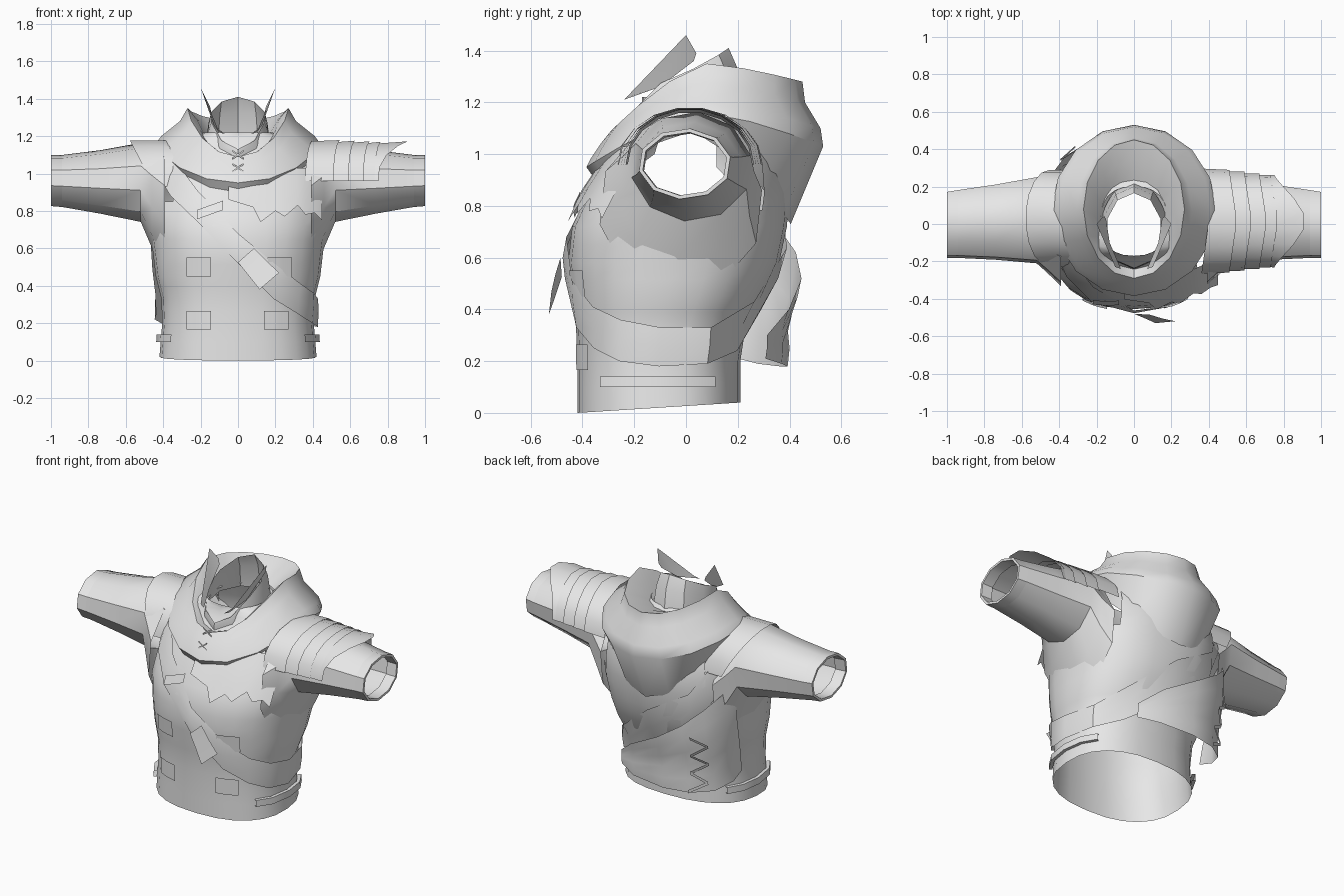
import bpy, bmesh, math
from math import sin, cos, pi, radians

cube = bpy.data.objects.get("Cube")
if cube:
    bpy.data.objects.remove(cube, do_unlink=True)

mat = bpy.data.materials.new("light_grey_cloth")
mat.use_nodes = True
GREY = (0.8, 0.8, 0.8, 1)
mat.diffuse_color = GREY
mat.node_tree.nodes["Principled BSDF"].inputs["Base Color"].default_value = GREY
parts = []


def loft(name, rows, closed=False, keep=None):
    """Skin a list of point rows, optionally dropping faces by a rule."""
    bm = bmesh.new()
    grid = [[bm.verts.new(p) for p in row] for row in rows]
    n = len(rows[0])
    for a, b in zip(grid, grid[1:]):
        for i in range(n if closed else n - 1):
            j = (i + 1) % n
            f = bm.faces.new((a[i], a[j], b[j], b[i]))
            if keep and not keep(f.calc_center_median()):
                bm.faces.remove(f)
    bmesh.ops.recalc_face_normals(bm, faces=bm.faces)
    mesh = bpy.data.meshes.new(name)
    bm.to_mesh(mesh)
    bm.free()
    mesh.materials.append(mat)
    obj = bpy.data.objects.new(name, mesh)
    bpy.context.collection.objects.link(obj)
    parts.append(obj)
    return obj


# Torso profile: height, half width, front y, back y
TORSO = [(0, .42, -.42, .21), (.2, .405, -.42, .21), (.33, .41, -.425, .23),
         (.45, .44, -.44, .3), (.58, .455, -.455, .36), (.72, .475, -.44, .39),
         (.85, .465, -.38, .4), (.97, .45, -.31, .38), (1.08, .43, -.24, .33),
         (1.15, .39, -.19, .3), (1.2, .28, -.17, .25), (1.22, .18, -.17, .2)]
POWER = 2.4


def section(z):
    for a, b in zip(TORSO, TORSO[1:]):
        if z <= b[0]:
            t = max(0, (z - a[0]) / (b[0] - a[0]))
            return [p + (q - p) * t for p, q in zip(a[1:], b[1:])]
    return TORSO[-1][1:]


def around(deg, z, off=0):
    """Point on the torso at a compass angle (0 = left side, 90 = back)."""
    w, f, b = section(z)
    c, s = cos(radians(deg)), sin(radians(deg))
    e = 2 / POWER
    return ((w + off) * math.copysign(abs(c) ** e, c),
            (f + b) / 2 + ((b - f) / 2 + off) * math.copysign(abs(s) ** e, s), z)


def front(x, z, off=0):
    """Point on the front of the torso above a given x."""
    w, f, b = section(z)
    k = max(0, 1 - min(1, abs(x) / w) ** POWER) ** (1 / POWER)
    return (x, (f + b) / 2 - (b - f) / 2 * k - off, z)


def hem(p):
    return (p[0], p[1], p[2] + .04 * (p[1] + .42) / .63 * max(0, 1 - p[2] / .2))


def outside_armhole(c):
    return abs(c.x) < .3 or ((c.y - .01) / .28) ** 2 + ((c.z - .92) / .26) ** 2 > 1


levels = []
for a, b in zip(TORSO, TORSO[1:]):
    levels += [a[0], (a[0] + b[0]) / 2]
levels.append(TORSO[-1][0])
loft("torso", [[hem(around(i * 15, z)) for i in range(24)] for z in levels],
     True, outside_armhole)


# Sleeves: x, centre y, half depth, bottom z, top z
SLEEVE = [(.39, -.02, .32, .46, 1.13), (.46, 0, .27, .6, 1.15), (.52, .02, .235, .74, 1.165),
          (.74, .01, .205, .785, 1.125), (.94, 0, .185, .82, 1.1), (1, -.005, .18, .825, 1.1),
          (1, -.005, .165, .84, 1.085), (.93, 0, .165, .84, 1.08)]


def sleeve_ring(side, x, cy, ry, lo, hi):
    return [(side * x, cy + ry * cos(i * pi / 5 + .2),
             (lo + hi) / 2 + (hi - lo) / 2 * sin(i * pi / 5 + .2)) for i in range(10)]


for side, label in ((1, "left"), (-1, "right")):
    loft(label + "_sleeve", [sleeve_ring(side, *r) for r in SLEEVE[:5]], True)
    loft(label + "_cuff", [sleeve_ring(side, *r) for r in SLEEVE[4:]], True)


# Draped cowl and neck collar: half width, front y, back y, z at front, side, back
def neck_ring(w, f, b, zf, zs, zb, n=16):
    row = []
    for i in range(n):
        t = 2 * pi * i / n
        c = cos(t)
        z = zs + ((zf if c > 0 else zb) - zs) * abs(c) ** 1.4
        row.append((w * sin(t), (f + b) / 2 + (f - b) / 2 * c, z))
    return row


loft("cowl", [neck_ring(*r) for r in (
    (.39, -.35, .405, .9, 1.09, .73), (.44, -.385, .53, .95, 1.16, 1.03),
    (.41, -.37, .52, .98, 1.2, 1.1), (.31, -.33, .46, 1.04, 1.28, 1.2),
    (.27, -.29, .45, 1.09, 1.35, 1.28), (.22, -.25, .34, 1.08, 1.29, 1.25),
    (.17, -.22, .22, 1.07, 1.2, 1.2))], True)
loft("collar", [neck_ring(*r, n=10) for r in (
    (.18, -.23, .22, 1.05, 1.17, 1.18), (.165, -.24, .2, 1.1, 1.26, 1.33),
    (.15, -.235, .165, 1.13, 1.31, 1.41))], True)
for s in (1, -1):
    loft("collar_point", [[(s * .07, -.24, 1.21), (s * .13, -.1, 1.26), (s * .15, .03, 1.36)],
                          [(s * .1, -.23, 1.22), (s * .2, 0, 1.46), (s * .165, .04, 1.39)]])

# Diagonal strap wrapping the body: angle, lower z, upper z
STRAP = [(203, 1.0, 1.13), (225, .88, 1.07), (247, .75, .91), (270, .52, .68),
         (292, .33, .51), (315, .25, .41), (337, .2, .36), (360, .18, .33), (390, .19, .33),
         (420, .24, .43), (450, .4, .64), (480, .58, .8), (505, .8, 1.0), (530, .95, 1.12)]
loft("diagonal_strap", [[around(a, lo, .02), around(a, (lo + hi) / 2, .024),
                         around(a, hi, .018)] for a, lo, hi in STRAP])

# Strap cap over the right shoulder
loft("right_shoulder_cap", [[(-x - k * max(0, sin(a)), .03 - .26 * cos(a), .93 + .25 * sin(a))
                             for x, k in ((.33, 0), (.4, .05), (.45, .13))]
                            for a in [radians(d) for d in range(0, 181, 20)]])


# Overlapping plates down the left shoulder
def plate(x0, x1, grow, point=0):
    rows = []
    for d in range(0, 181, 20):
        a = radians(d)
        row = []
        for x, g in ((x0, 0), (x1, grow)):
            tip = point * max(0, sin(a)) ** 3 if g else 0
            ry, rz = .3 - .13 * (x - .42) + g, .215 - .04 * (x - .42) + g
            row.append((x + tip - .04 * abs(cos(a)), .015 - ry * cos(a) * .93, .96 + rz * sin(a)))
        rows.append(row)
    loft("left_shoulder_plate", rows)


for x0, x1 in ((.4, .55), (.53, .63), (.61, .71), (.69, .77)):
    plate(x0, x1, .012)
plate(.74, .79, .015, .13)

# Torn chest flap with a ragged lower edge
RAGGED = [(-.05, .86), (.08, .82), (.12, .74), (.2, .8), (.25, .77), (.32, .83),
          (.36, .78), (.41, .79), (.45, .75)]
flap = []
for x, low in RAGGED:
    row = []
    for k in range(4):
        z = low + (1.03 - low) * k / 3
        y = front(x * .85, z, .03 - .005 * k)[1]
        row.append((x, y, z))
    flap.append(row)
loft("torn_chest_flap", flap)

# Hanging cloth on the back, below the strap
CLOTH = [(428, .21, .3), (442, .19, .4), (458, .18, .52), (474, .18, .62),
         (490, .19, .72), (506, .22, .8), (518, .25, .85)]


def cloth_off(deg, z):
    swell = max(0, sin(pi * (deg - 410) / 112)) ** .7
    return .02 + swell * (.17 - .13 * min(1, max(0, (z - .25) / .5)))


loft("back_cloth", [[around(a, lo + (hi - lo) * k / 5, cloth_off(a, lo + (hi - lo) * k / 5))
                     for k in range(6)] for a, lo, hi in CLOTH])
zigzag = [(478 + (7 if k % 2 else -5) + k, .18 + .06 * k) for k in range(7)]
loft("back_stitching", [[around(a, z + h, cloth_off(a, z) + .012) for h in (0, .02)]
                        for a, z in zigzag])


# Front patches, strap fittings and side buckles
def patch(name, x, z, w, h, off=.014):
    loft(name, [[front(x + w * u, z + h * v, off) for v in (-.5, .5)] for u in (-.5, -.1, .1, .5)])


for x, z in ((-.21, .5), (.225, .5), (-.21, .215), (.205, .215)):
    patch("front_patch", x, z, .13, .1)
loft("strap_buckle", [[(0, -.48, .525), (.085, -.485, .6)], [(.06, -.505, .45), (.15, -.505, .535)],
                      [(.115, -.53, .38), (.22, -.52, .47)]])
loft("strap_loop", [[front(x, z + h, .035) for h in (-.025, .025)]
                    for x, z in ((-.22, .78), (-.15, .805), (-.08, .83))])
for base, s in ((0, 1), (180, -1)):
    loft("side_buckle", [[around(base + s * a, z, off) for z, off in
                          ((.1, .005), (.1, .025), (.14, .025), (.14, .005))]
                         for a in (-38, -20, 0, 18, 36)])

# Crossed laces at the throat
for z in (1.03, 1.1):
    for s in (1, -1):
        loft("throat_lace", [[(s * u, -.4 + (z - .96) * .67, z + u * .7 + h) for h in (-.005, .005)]
                             for u in (-.03, .03)])

# Soft shading with crisp folds
bpy.ops.object.select_all(action="DESELECT")
for obj in parts:
    obj.select_set(True)
bpy.context.view_layer.objects.active = parts[0]
bpy.ops.object.shade_smooth_by_angle(angle=radians(35))
